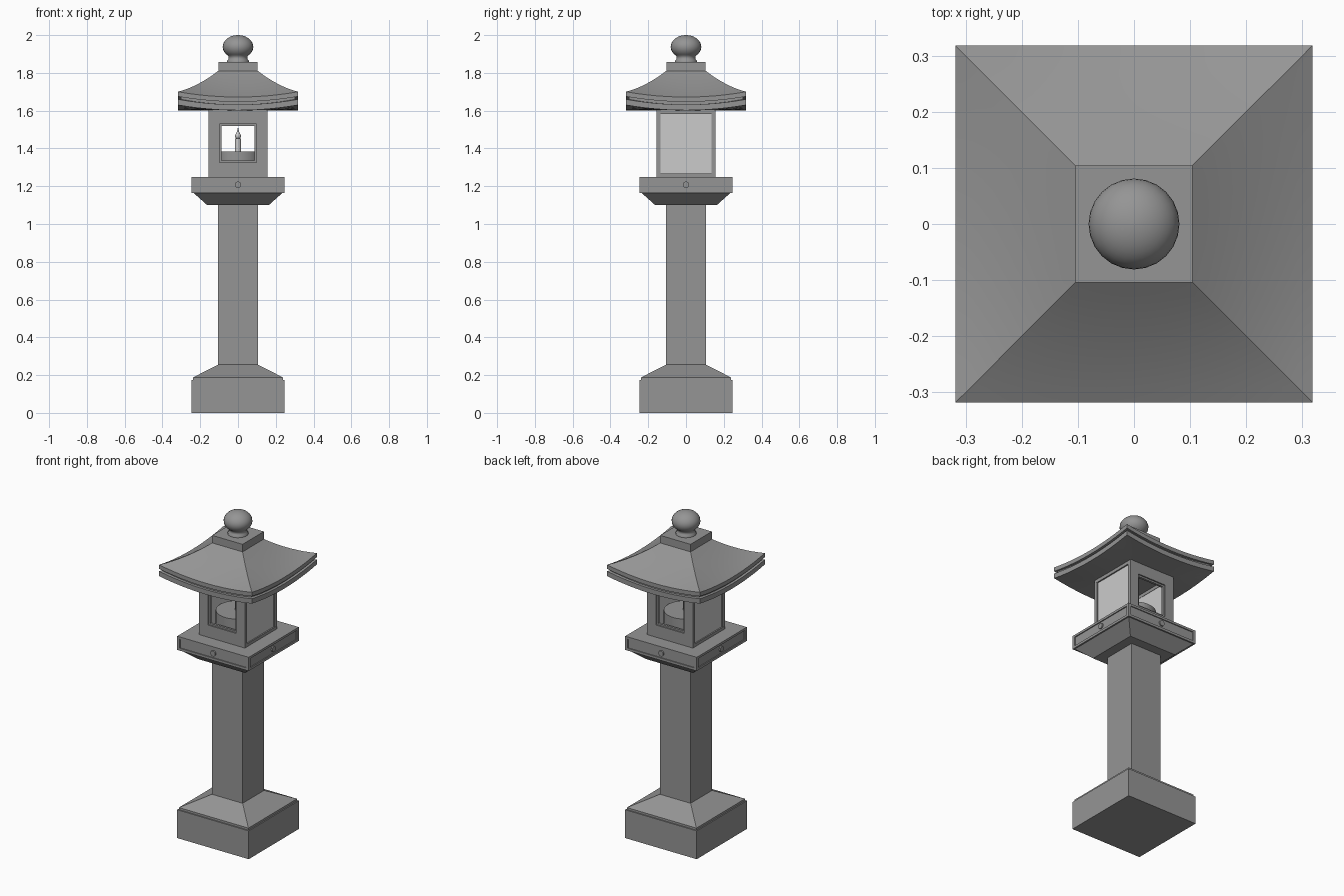
import bpy, bmesh, math
from mathutils import Matrix

if "Cube" in bpy.data.objects:
    bpy.data.objects.remove(bpy.data.objects["Cube"])


def material(name, v):
    m = bpy.data.materials.new(name)
    m.diffuse_color = (v, v, v, 1)
    m.use_nodes = True
    m.node_tree.nodes["Principled BSDF"].inputs["Base Color"].default_value = m.diffuse_color
    return m


STONE = material("stone", 0.3)
PAPER = material("paper", 0.75)


def finish(bm, name, mat=STONE, smooth=None, turn=0):
    bmesh.ops.recalc_face_normals(bm, faces=bm.faces)
    bm.transform(Matrix.Rotation(turn, 4, 'Z'))
    me = bpy.data.meshes.new(name)
    bm.to_mesh(me)
    bm.free()
    me.materials.append(mat)
    ob = bpy.data.objects.new(name, me)
    bpy.context.collection.objects.link(ob)
    if smooth:
        bpy.ops.object.select_all(action='DESELECT')
        bpy.context.view_layer.objects.active = ob
        ob.select_set(True)
        bpy.ops.object.shade_smooth_by_angle(angle=math.radians(smooth))
    return ob


def loft(name, rings, cyclic=False, **kw):
    """Skin a list of equal-length point loops; cap the ends unless cyclic."""
    bm = bmesh.new()
    loops = [[bm.verts.new(p) for p in r] for r in rings]
    n = len(loops[0])
    pairs = list(zip(loops, loops[1:]))
    if cyclic:
        pairs.append((loops[-1], loops[0]))
    else:
        bm.faces.new(loops[0])
        bm.faces.new(loops[-1])
    for a, b in pairs:
        for i in range(n):
            j = (i + 1) % n
            bm.faces.new((a[i], a[j], b[j], b[i]))
    return finish(bm, name, **kw)


def square(h, z, lift=0, n=1):
    """Square loop of half width h whose corners rise by lift."""
    pts = []
    for k in range(4):
        c, s = round(math.cos(k * math.pi / 2)), round(math.sin(k * math.pi / 2))
        for i in range(n):
            t = -1 + 2 * i / n
            x, y = t * h, -h
            pts.append((c * x - s * y, s * x + c * y, z + lift * t * t))
    return pts


def circle(r, z, n):
    return [(r * math.cos(2 * math.pi * i / n), r * math.sin(2 * math.pi * i / n), z)
            for i in range(n)]


def lathe(name, profile, n, **kw):
    return loft(name, [circle(r, z, n) for r, z in profile], **kw)


def frame(name, sections, **kw):
    """Rectangular frame on the front; each section is (half width, z0, z1, y)."""
    return loft(name, [[(-w, y, a), (w, y, a), (w, y, b), (-w, y, b)]
                       for w, a, b, y in sections], **kw)


# Foot and post
loft("base", [square(h, z) for h, z in
              [(.245, 0), (.245, .175), (.238, .175), (.238, .188), (.105, .255)]])
loft("post", [square(.105, .25), square(.105, 1.105)])

# Platform with recessed panels and a round boss on each side
loft("platform", [square(h, z) for h, z in
                  [(.163, 1.1), (.236, 1.165), (.239, 1.165), (.239, 1.25)]])
for k in range(4):
    a = k * math.pi / 2
    frame("platform_border", [(.245, 1.165, 1.25, -.245), (.228, 1.18, 1.236, -.245),
                              (.228, 1.18, 1.236, -.238), (.245, 1.165, 1.25, -.238)],
          cyclic=True, turn=a)
    loft("platform_boss", [[(x, y, z + 1.208) for x, z, _ in circle(.017, 0, 20)]
                           for y in (-.237, -.247)], turn=a)

# Light chamber: windows front and back, paper panels left and right
for k in (0, 1):
    a = k * math.pi
    frame("window_wall", [(.156, 1.25, 1.605, -.157), (.097, 1.325, 1.53, -.157),
                          (.097, 1.325, 1.53, -.149), (.087, 1.335, 1.52, -.149),
                          (.087, 1.335, 1.52, -.135), (.156, 1.25, 1.605, -.135)],
          cyclic=True, turn=a)
    frame("panel_frame", [(.157, 1.25, 1.605, -.157), (.142, 1.268, 1.582, -.157),
                          (.142, 1.268, 1.582, -.14), (.157, 1.25, 1.605, -.14)],
          cyclic=True, turn=a + math.pi / 2)
    frame("paper_panel", [(.145, 1.26, 1.59, -.149), (.145, 1.26, 1.59, -.142)],
          mat=PAPER, turn=a + math.pi / 2)

# Candle on its round stand
lathe("candle_stand", [(.125, 1.25), (.125, 1.385)], 32, smooth=40)
lathe("candle", [(.016, 1.385), (.016, 1.452)], 16, mat=PAPER, smooth=40)
lathe("flame", [(.006, 1.45), (.017, 1.462), (.014, 1.474), (.005, 1.49), (.001, 1.51)],
      12, mat=PAPER, smooth=60)

# Roof: concave slopes, upswept corners, double eave
rings = []
for i in range(9):
    t = i / 8
    sag = .028 * t * t
    rings.append(square(.103 + .215 * t, 1.812 - .14 * t + .028 * t - .028 * t * (1 - t)
                        - .028 * t, sag, 12))
rings += [square(h, z, .028, 12) for h, z in
          [(.318, 1.647), (.302, 1.647), (.302, 1.632), (.318, 1.632), (.318, 1.602)]]
rings += [square(.24, 1.602, .012, 12), square(.15, 1.602, 0, 12)]
loft("roof", rings, smooth=35)

# Cap block and finial
loft("cap_block", [square(.104, 1.8), square(.104, 1.858)])
ball = [(.081 * math.cos(math.radians(d)), 1.938 + .062 * math.sin(math.radians(d)))
        for d in range(-50, 90, 10)]
lathe("finial", [(.058, 1.855), (.058, 1.864), (.051, 1.872), (.049, 1.881)] + ball
      + [(.002, 2.0)], 24, smooth=50)
